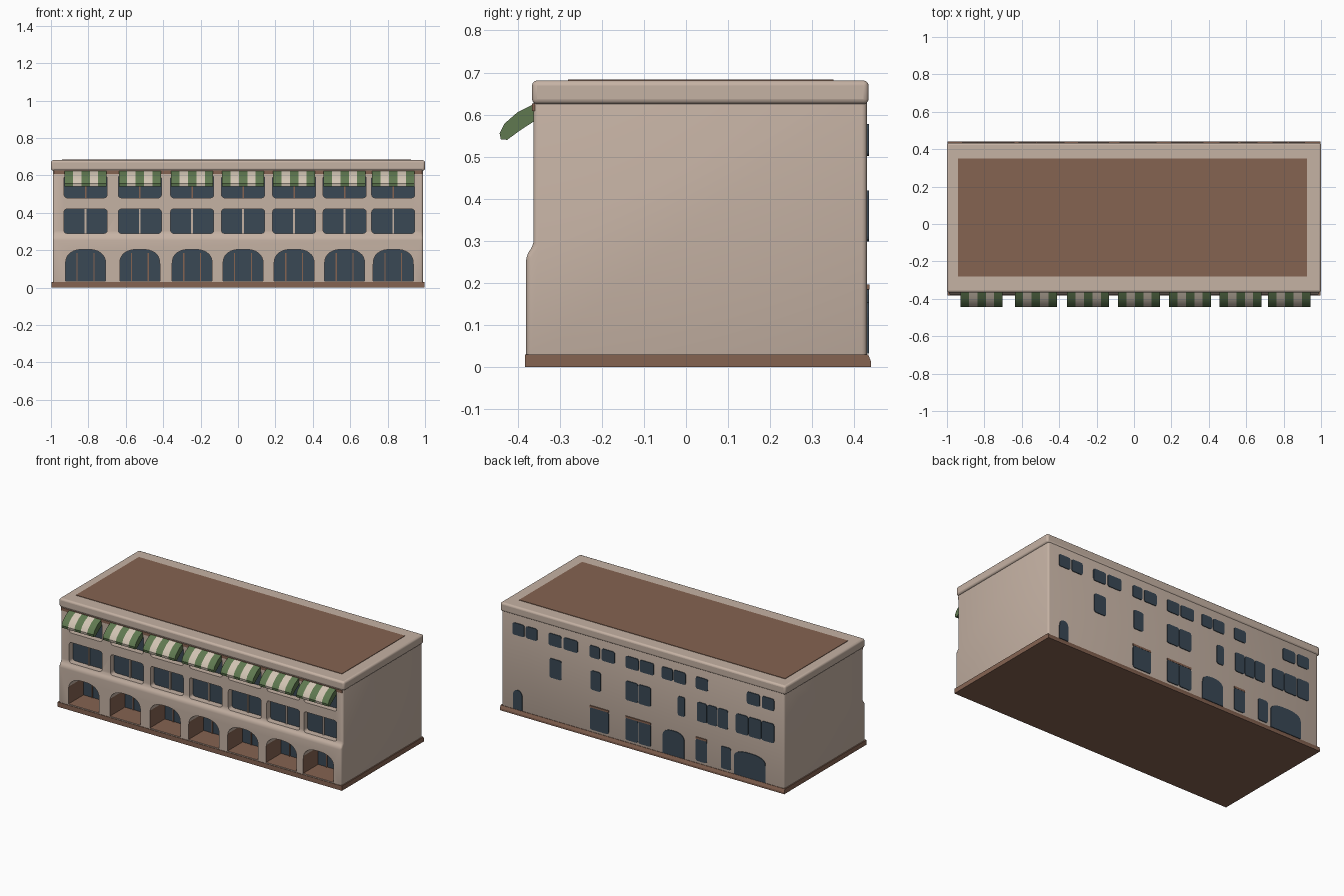
import bpy, bmesh, math

if "Cube" in bpy.data.objects:
    bpy.data.objects.remove(bpy.data.objects["Cube"])

def material(name, rgb):
    m = bpy.data.materials.new(name)
    m.diffuse_color = (*rgb, 1)
    m.use_nodes = True
    m.node_tree.nodes["Principled BSDF"].inputs["Base Color"].default_value = m.diffuse_color
    return m

CREAM = material("warm plaster", (0.56, 0.445, 0.37))
BROWN = material("brown", (0.235, 0.125, 0.083))
BLUE = material("dark blue glass", (0.042, 0.065, 0.09))
GREEN = material("awning green", (0.115, 0.19, 0.08))
PALE = material("awning cream", (0.64, 0.55, 0.45))

def add_prism(bm, pts, axis, a, b):
    """Extrude a 2D outline along x (points are y,z) or y (points are x,z)."""
    place = (lambda p, t: (t, p[0], p[1])) if axis == 'x' else (lambda p, t: (p[0], t, p[1]))
    r0 = [bm.verts.new(place(p, a)) for p in pts]
    r1 = [bm.verts.new(place(p, b)) for p in pts]
    n = len(pts)
    faces = [bm.faces.new(r0), bm.faces.new(r1[::-1])]
    for i in range(n):
        j = (i + 1) % n
        faces.append(bm.faces.new((r0[i], r1[i], r1[j], r0[j])))
    bmesh.ops.recalc_face_normals(bm, faces=faces)
    return faces

def finish(bm, name, mats):
    me = bpy.data.meshes.new(name)
    bm.to_mesh(me)
    bm.free()
    for m in mats:
        me.materials.append(m)
    ob = bpy.data.objects.new(name, me)
    bpy.context.collection.objects.link(ob)
    return ob

def rect(x0, x1, z0, z1, r=0.0):
    if r == 0:
        return [(x0, z0), (x1, z0), (x1, z1), (x0, z1)]
    pts = []
    for cx, cz, s in ((x1 - r, z1 - r, 0), (x0 + r, z1 - r, 90), (x0 + r, z0 + r, 180), (x1 - r, z0 + r, 270)):
        for k in range(4):
            t = math.radians(s + 30 * k)
            pts.append((cx + r * math.cos(t), cz + r * math.sin(t)))
    return pts

def arch(c, w, z0, spring, top):
    pts = [(c - w, z0), (c + w, z0)]
    for k in range(17):
        t = math.pi * k / 16
        co, si = math.cos(t), math.sin(t)
        pts.append((c + w * math.copysign(abs(co) ** 0.8, co), spring + (top - spring) * si ** 0.8))
    return pts

def bevel(ob, w, seg=3):
    m = ob.modifiers.new("round", 'BEVEL')
    m.width, m.segments, m.limit_method = w, seg, 'ANGLE'
    m.angle_limit = math.radians(25)

def smooth(ob):
    bpy.ops.object.select_all(action='DESELECT')
    ob.select_set(True)
    bpy.context.view_layer.objects.active = ob
    bpy.ops.object.shade_smooth_by_angle(angle=math.radians(35))

BAYS = [-0.815, -0.525, -0.245, 0.027, 0.3, 0.57, 0.83]
ARCH_BACK, WIN_BACK = -0.23, -0.325

# Main block: side profile with a slightly thicker arcade storey
bm = bmesh.new()
add_prism(bm, [(-0.38, 0.005), (-0.38, 0.265), (-0.362, 0.29), (-0.362, 0.68),
               (0.43, 0.68), (0.43, 0.005)], 'x', -0.99, 0.99)
body = finish(bm, "building_body", [CREAM, BROWN, BLUE])
bevel(body, 0.012)

# Recess cutters: arches and two rows of windows in every bay
bm = bmesh.new()
for c in BAYS:
    add_prism(bm, arch(c, 0.107, 0.036, 0.125, 0.205), 'y', -0.5, ARCH_BACK)
    add_prism(bm, rect(c - 0.115, c + 0.115, 0.29, 0.42, 0.015), 'y', -0.5, WIN_BACK)
    add_prism(bm, rect(c - 0.115, c + 0.115, 0.48, 0.60, 0.015), 'y', -0.5, WIN_BACK)
cutter = finish(bm, "recess_cutter", [CREAM])
cutter.hide_render = True
mod = body.modifiers.new("recesses", 'BOOLEAN')
mod.operation, mod.solver, mod.object = 'DIFFERENCE', 'EXACT', cutter
bpy.context.view_layer.update()
dg = bpy.context.evaluated_depsgraph_get()
new = bpy.data.meshes.new_from_object(body.evaluated_get(dg))
body.modifiers.clear()
body.data = new
bpy.data.objects.remove(cutter)
new.materials.clear()
for m in (CREAM, BROWN, BLUE):
    new.materials.append(m)

# Recess colours: glass at the back, brown lining inside the arches
for p in new.polygons:
    c, n = p.center, p.normal
    p.material_index = 0
    if abs(c.x) < 0.96 and 0.03 < c.z < 0.62 and -0.375 < c.y < 0.41:
        if n.y < -0.9 and (abs(c.y - ARCH_BACK) < 0.004 or abs(c.y - WIN_BACK) < 0.004):
            p.material_index = 2
        elif c.z < 0.22 and abs(n.y) < 0.1 and (n.z > -0.3):
            p.material_index = 1
smooth(body)

# Brown plinth
bm = bmesh.new()
add_prism(bm, [(-0.383, 0), (-0.383, 0.03), (0.433, 0.03), (0.44, 0.012), (0.44, 0)], 'x', -0.997, 0.997)
finish(bm, "plinth", [BROWN])

# Parapet band with rounded edges
bm = bmesh.new()
add_prism(bm, [(-0.366, 0.625), (-0.366, 0.681), (0.434, 0.681), (0.434, 0.625)], 'x', -1.0, 1.0)
parapet = finish(bm, "parapet", [CREAM])
bevel(parapet, 0.012)
smooth(parapet)

# Flat roof panel
bm = bmesh.new()
add_prism(bm, rect(-0.94, 0.925, 0.675, 0.684), 'y', -0.28, 0.35)
finish(bm, "roof_panel", [BROWN])

# Thin brown strip behind the awnings
bm = bmesh.new()
add_prism(bm, rect(-0.985, 0.985, 0.608, 0.626), 'y', -0.366, -0.358)
finish(bm, "awning_rail", [BROWN])

# Window bars
bm = bmesh.new()
for c in BAYS:
    add_prism(bm, rect(c - 0.005, c + 0.005, 0.29, 0.42), 'y', WIN_BACK - 0.008, WIN_BACK + 0.001)
finish(bm, "window_bars", [CREAM])
bm = bmesh.new()
for c in BAYS:
    add_prism(bm, rect(c - 0.004, c + 0.004, 0.48, 0.6), 'y', WIN_BACK - 0.008, WIN_BACK + 0.001)
    for d in (-0.045, 0.045):
        add_prism(bm, rect(c + d - 0.003, c + d + 0.003, 0.036, 0.185), 'y', ARCH_BACK - 0.006, ARCH_BACK + 0.001)
finish(bm, "dark_window_bars", [BROWN])

# Striped awnings
profile = [(-0.355, 0.628), (-0.40, 0.606), (-0.432, 0.578), (-0.443, 0.556), (-0.44, 0.541),
           (-0.425, 0.54), (-0.395, 0.562), (-0.355, 0.588)]
for i, c in enumerate(BAYS):
    bm = bmesh.new()
    w = 0.225 / 5
    for s in range(5):
        x0 = c - 0.1125 + s * w
        for f in add_prism(bm, profile, 'x', x0, x0 + w):
            f.material_index = s % 2
    smooth(finish(bm, "awning_%d" % (i + 1), [GREEN, PALE]))

# Back windows as thin plates: (z0, z1, spans along x)
ROWS = [
    (0.502, 0.578, [(.83, .913), (.74, .82), (.57, .66), (.456, .555), (.302, .372), (.197, .288),
                    (.03, .12), (-.077, .02), (-.21, -.133), (-.30, -.218), (-.457, -.372),
                    (-.82, -.73), (-.92, -.836)]),
    (0.298, 0.42, [(.57, .653), (.295, .365), (.034, .12), (-.056, .03), (-.295, -.246),
                   (-.448, -.38), (-.52, -.452), (-.597, -.525), (-.738, -.653), (-.83, -.742), (-.92, -.834)]),
    (0.045, 0.185, [(.24, .37), (.034, .12), (-.056, .03), (-.45, -.372), (-.618, -.548)]),
]
bm = bmesh.new()
for z0, z1, spans in ROWS:
    for a, b in spans:
        add_prism(bm, rect(a, b, z0, z1, 0.012), 'y', 0.426, 0.4345)
for a, b in ((.845, .91), (-.29, -.14), (-.86, -.64)):   # arched openings
    top = 0.155 if a > 0 else 0.19
    add_prism(bm, arch((a + b) / 2, (b - a) / 2, 0.032, top - 0.05, top), 'y', 0.426, 0.4345)
finish(bm, "back_windows", [BLUE])

# Brown lintels over some back doors
bm = bmesh.new()
for a, b in ((.24, .37), (-.056, .12), (-.45, -.372)):
    add_prism(bm, rect(a, b, 0.184, 0.196), 'y', 0.426, 0.4355)
finish(bm, "back_lintels", [BROWN])
